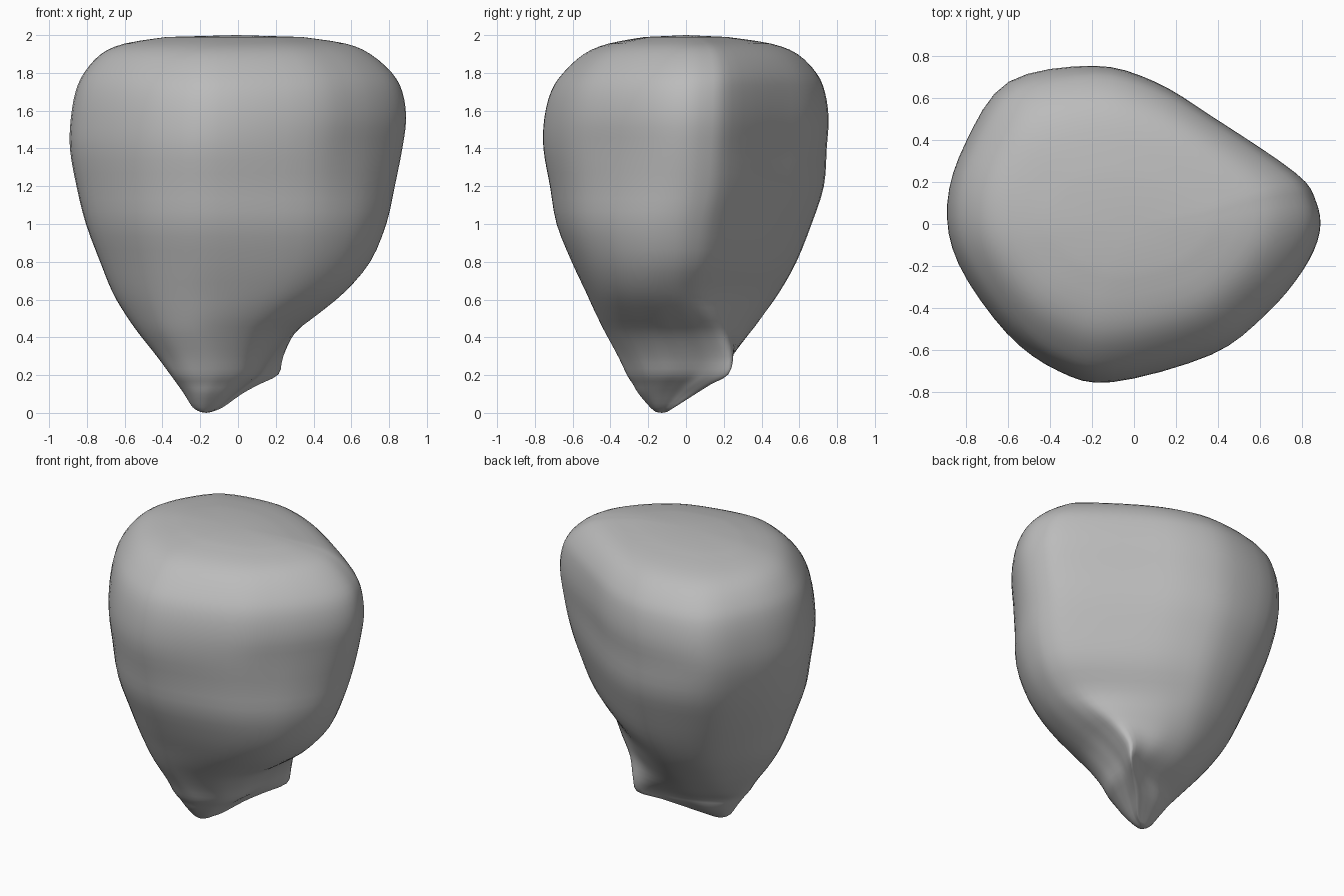
import bpy
import bmesh
from mathutils import Vector

STEPS_AROUND = 4
STEPS_UP = 3

# Foot outline: narrow and drawn out into one pinched corner
foot = [
    (.68, .36), (.82, .64), (1, 1), (.66, .82), (.3, .66), (-.3, .48), (-.75, .2), (-.95, -.05),
    (-1, -.32), (-.92, -.7), (-.65, -.95), (-.3, -1), (.02, -.9), (.38, -.66), (.58, -.3), (.64, .06)]

# Waist outline: a rounded nose turned slightly to the front
waist = [
    (1, -.16), (.98, .04), (.86, .26), (.5, .62), (.15, .88), (-.2, 1), (-.62, .86), (-.88, .5),
    (-1, .1), (-.96, -.29), (-.73, -.72), (-.43, -.95), (-.1, -1), (.45, -.89), (.78, -.68), (.95, -.41)]

# Shoulder outline: a rounded triangle pointing to +x
shoulder = [
    (1, -.06), (.98, .14), (.87, .32), (.43, .67), (.11, .9), (-.22, 1), (-.67, .9), (-.9, .52),
    (-1, .13), (-.94, -.25), (-.68, -.69), (-.4, -.93), (-.11, -1), (.42, -.83), (.71, -.58), (.91, -.3)]

# Crown outline: the shoulder rounded partway to a circle
crown = [Vector(p).lerp(Vector(p).normalized(), .38) for p in shoulder]

outlines = [[Vector(p) for p in outline] for outline in (foot, waist, shoulder, crown)]

# Each level: height, x min, x max, y min, y max, place in the row of outlines
levels = [
    (.005, -.2, -.14, -.16, -.1, .3),
    (.03, -.24, -.08, -.19, -.06, .3),
    (.1, -.285, .02, -.25, .05, .25),
    (.15, -.32, .11, -.28, .13, .12),
    (.205, -.36, .215, -.315, .225, 0),
    (.3, -.43, .24, -.36, .25, .36),
    (.42, -.525, .3, -.425, .335, .66),
    (.52, -.595, .42, -.475, .41, .85),
    (.64, -.665, .565, -.53, .495, 1),
    (.8, -.73, .7, -.605, .585, 1.15),
    (1, -.805, .785, -.685, .665, 1.4),
    (1.2, -.855, .83, -.72, .73, 1.7),
    (1.4, -.89, .87, -.755, .745, 2),
    (1.56, -.885, .89, -.75, .755, 2),
    (1.7, -.86, .87, -.715, .735, 2.1),
    (1.8, -.815, .815, -.65, .69, 2.3),
    (1.9, -.725, .7, -.54, .59, 2.6),
    (1.955, -.6, .57, -.41, .45, 2.8),
    (1.99, -.38, .34, -.22, .22, 2.95)]


def curve_point(a, b, c, d, t):
    """Catmull-Rom point between b and c."""
    return b + (c - a) * (t / 2) + (a * 2 - b * 5 + c * 4 - d) * (t * t / 2) \
        + (b * 3 - a - c * 3 + d) * (t ** 3 / 2)


def smooth_loop(points, steps):
    n = len(points)
    return [curve_point(points[i - 1], points[i], points[(i + 1) % n],
                        points[(i + 2) % n], k / steps)
            for i in range(n) for k in range(steps)]


def smooth_path(points, steps):
    ends = [points[0]] + points + [points[-1]]
    path = [curve_point(*ends[i:i + 4], k / steps)
            for i in range(len(points) - 1) for k in range(steps)]
    return path + [points[-1]]


def fit(value, low, high, new_low, new_high):
    return new_low + (value - low) / (high - low) * (new_high - new_low)


def section(level):
    """Blend two neighbouring outlines and fit the result to the bounds of a level."""
    z, x_min, x_max, y_min, y_max, place = level
    index = int(place)
    blend = [low.lerp(high, place - index)
             for low, high in zip(outlines[index], outlines[index + 1])]
    loop = smooth_loop(blend, STEPS_AROUND)
    xs = [p.x for p in loop]
    ys = [p.y for p in loop]
    return [Vector((fit(p.x, min(xs), max(xs), x_min, x_max),
                    fit(p.y, min(ys), max(ys), y_min, y_max), z)) for p in loop]


def loft(bm, rings):
    rows = [[bm.verts.new(p) for p in ring] for ring in rings]
    n = len(rows[0])
    for low, high in zip(rows, rows[1:]):
        for i in range(n):
            j = (i + 1) % n
            bm.faces.new((low[i], low[j], high[j], high[i]))
    return rows


def close_end(bm, row, height):
    centre = sum((v.co for v in row), Vector()) / len(row)
    tip = bm.verts.new((centre.x, centre.y, height))
    for i, vert in enumerate(row):
        bm.faces.new((vert, row[i - 1], tip))


def make_material(name, colour):
    material = bpy.data.materials.new(name)
    material.use_nodes = True
    material.diffuse_color = colour
    shader = material.node_tree.nodes["Principled BSDF"]
    shader.inputs["Base Color"].default_value = colour
    return material


# Remove the default object
cube = bpy.data.objects.get("Cube")
if cube:
    bpy.data.objects.remove(cube, do_unlink=True)

# Body: sections joined by smooth columns from foot to crown
columns = [smooth_path(list(points), STEPS_UP)
           for points in zip(*[section(level) for level in levels])]
bm = bmesh.new()
rows = loft(bm, list(zip(*columns)))
close_end(bm, rows[0], 0)
close_end(bm, rows[-1], 2)
bmesh.ops.recalc_face_normals(bm, faces=bm.faces)
for face in bm.faces:
    face.smooth = True

mesh = bpy.data.meshes.new("body")
bm.to_mesh(mesh)
bm.free()
mesh.materials.append(make_material("plain grey", (.5, .5, .5, 1)))
body = bpy.data.objects.new("body", mesh)
bpy.context.collection.objects.link(body)
